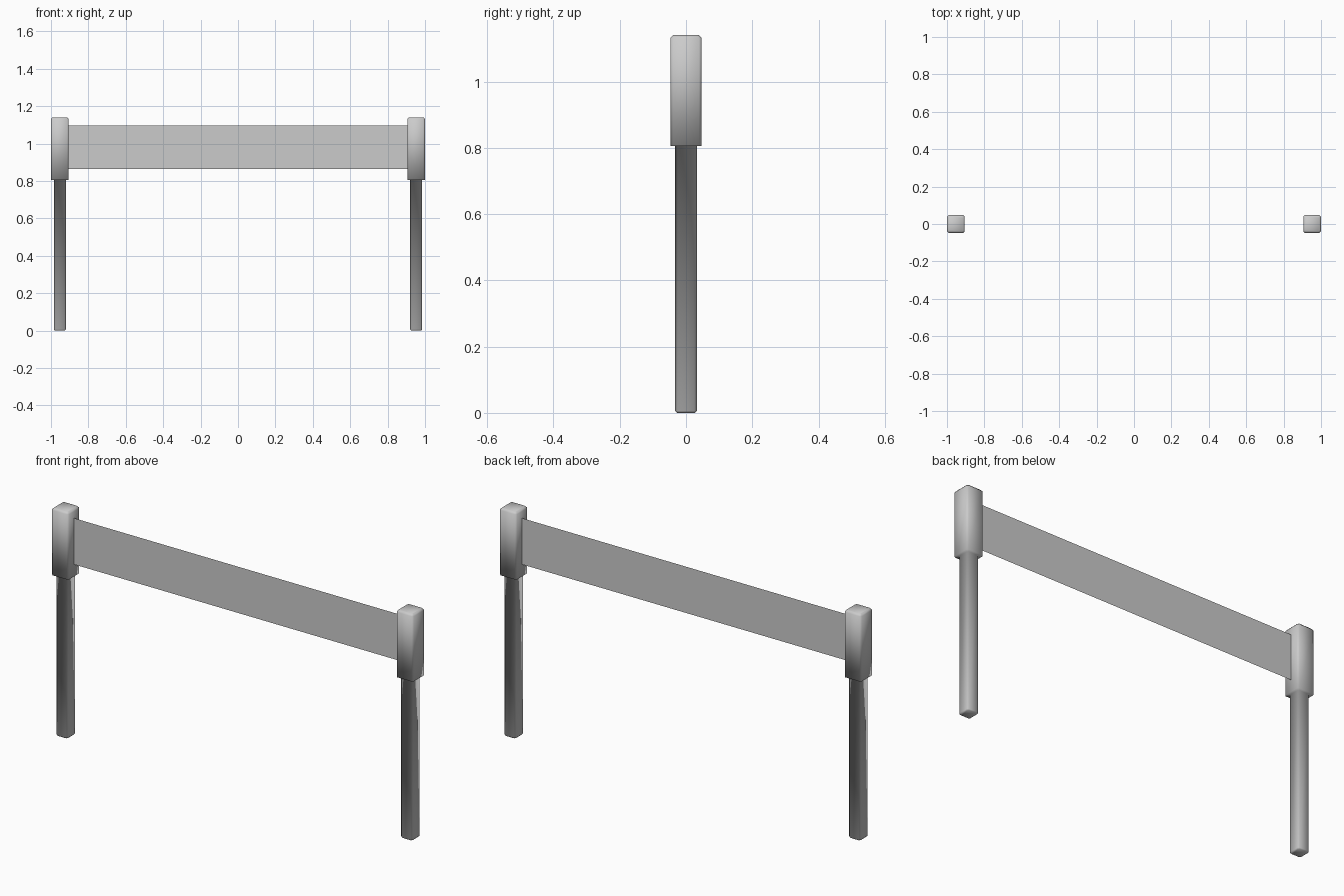
import bpy, bmesh

if "Cube" in bpy.data.objects:
    bpy.data.objects.remove(bpy.data.objects["Cube"])

POST_X = 0.9525


def ring(bm, half, cut, z):
    """Square loop with chamfered corners."""
    a, b = half, half - cut
    pts = [(a, -b), (a, b), (b, a), (-b, a), (-a, b), (-a, -b), (-b, -a), (b, -a)]
    return [bm.verts.new((x, y, z)) for x, y in pts]


def make_object(name, bm):
    bmesh.ops.recalc_face_normals(bm, faces=bm.faces[:])
    for f in bm.faces:
        f.smooth = True
    me = bpy.data.meshes.new(name)
    bm.to_mesh(me)
    bm.free()
    ob = bpy.data.objects.new(name, me)
    bpy.context.collection.objects.link(ob)
    return ob


def make_post(name, x):
    # thin leg stepping out into a wider head, lofted as one skin
    bm = bmesh.new()
    profile = [  # half width, corner cut, height
        (0.027, 0.006, 0.0),
        (0.0325, 0.007, 0.006),
        (0.0325, 0.007, 0.806),
        (0.0475, 0.008, 0.806),
        (0.0475, 0.008, 1.131),
        (0.039, 0.006, 1.14),
    ]
    rings = [ring(bm, *p) for p in profile]
    for lo, hi in zip(rings, rings[1:]):
        for i in range(8):
            j = (i + 1) % 8
            bm.faces.new((lo[i], lo[j], hi[j], hi[i]))
    bm.faces.new(rings[0])
    bm.faces.new(rings[-1])
    ob = make_object(name, bm)
    ob.location.x = x
    return ob


make_post("left_post", -POST_X)
make_post("right_post", POST_X)

# thin flat band stretched between the heads
bm = bmesh.new()
w = POST_X - 0.047
bm.faces.new([bm.verts.new((x, 0, z)) for x, z in
              ((-w, 0.865), (w, 0.865), (w, 1.096), (-w, 1.096))])
make_object("barrier_band", bm)
